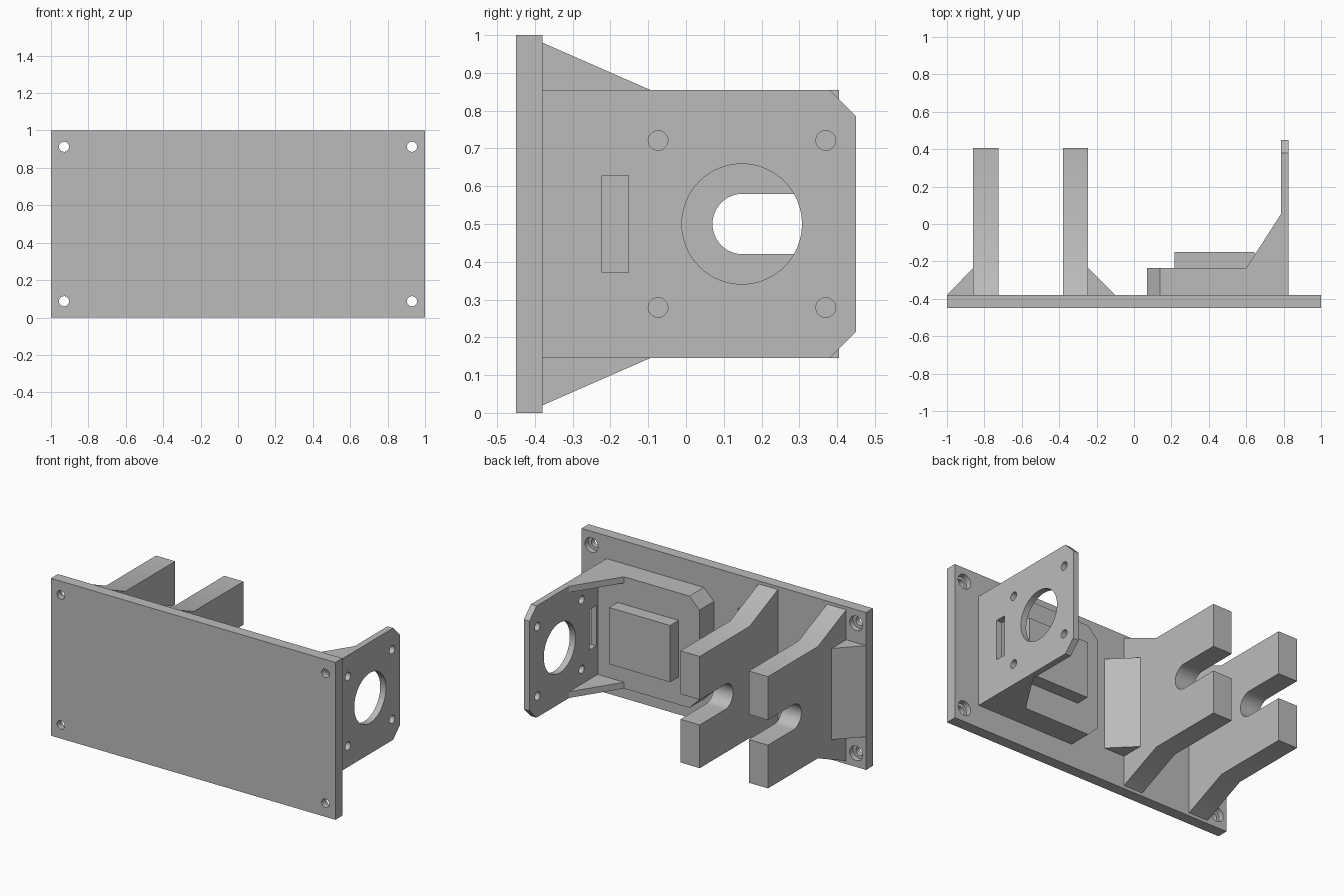
import bpy, bmesh
from math import sin, cos, pi
from mathutils import Vector

cube = bpy.data.objects.get("Cube")
if cube:
    bpy.data.objects.remove(cube, do_unlink=True)

grey = bpy.data.materials.new("plain grey")
grey.use_nodes = True
grey.diffuse_color = (0.5, 0.5, 0.5, 1)
grey.node_tree.nodes["Principled BSDF"].inputs["Base Color"].default_value = (0.5, 0.5, 0.5, 1)


def place(axis, p, d):
    """Profile point p at depth d along the given axis."""
    return {"x": (d, *p), "y": (p[0], d, p[1]), "z": (*p, d)}[axis]


def prisms(name, axis, parts):
    """One object from (profile, low, high) extrusions along an axis."""
    bm = bmesh.new()
    for profile, lo, hi in parts:
        base = bm.faces.new([bm.verts.new(place(axis, p, lo)) for p in profile])
        out = bmesh.ops.extrude_face_region(bm, geom=[base], use_keep_orig=True)
        verts = [g for g in out["geom"] if isinstance(g, bmesh.types.BMVert)]
        bmesh.ops.translate(bm, verts=verts, vec=Vector(place(axis, (0, 0), hi - lo)))
    bmesh.ops.recalc_face_normals(bm, faces=bm.faces)
    mesh = bpy.data.meshes.new(name)
    bm.to_mesh(mesh)
    bm.free()
    mesh.materials.append(grey)
    obj = bpy.data.objects.new(name, mesh)
    bpy.context.collection.objects.link(obj)
    return obj


def arc(cx, cy, r, start=0, end=2 * pi, n=48):
    steps = n if end - start >= 2 * pi else n + 1
    return [(cx + r * cos(start + (end - start) * i / n),
             cy + r * sin(start + (end - start) * i / n)) for i in range(steps)]


def rect(a0, a1, b0, b1):
    return [(a0, b0), (a1, b0), (a1, b1), (a0, b1)]


def cut(obj, axis, parts):
    cutter = prisms("cutter", axis, parts)
    cutter.hide_render = True
    mod = obj.modifiers.new("holes", "BOOLEAN")
    mod.operation, mod.solver, mod.object = "DIFFERENCE", "EXACT", cutter
    bpy.context.view_layer.objects.active = obj
    bpy.ops.object.modifier_apply(modifier=mod.name)
    bpy.data.objects.remove(cutter, do_unlink=True)


def smooth(obj):
    bpy.ops.object.select_all(action="DESELECT")
    obj.select_set(True)
    bpy.context.view_layer.objects.active = obj
    bpy.ops.object.shade_smooth_by_angle(angle=pi / 6)


FRONT, BACK = -0.45, -0.38    # mounting plate faces
LOW, HIGH = 0.145, 0.855      # height range of the brackets

# Mounting plate with counterbored corner holes
plate = prisms("mounting_plate", "y", [(rect(-1, 1, 0, 1), FRONT, BACK)])
corners = [(x, z) for x in (-0.93, 0.93) for z in (0.087, 0.913)]
cut(plate, "y", [(arc(x, z, 0.027), -0.6, -0.2) for x, z in corners])
cut(plate, "y", [(arc(x, z, 0.046), BACK - 0.035, -0.2) for x, z in corners])
smooth(plate)

# Slotted forks, each with a wedge on its outer side
fork = [(BACK, 0.02), (-0.095, LOW), (0.405, LOW), (0.405, 0.42)]
fork += arc(0.15, 0.5, 0.08, -pi / 2, -3 * pi / 2, 24)
fork += [(0.405, 0.58), (0.405, HIGH), (-0.095, HIGH), (BACK, 0.98)]
for side, x0, x1, inner, outer in (("right", -0.86, -0.725, -0.86, -1.0),
                                   ("left", -0.38, -0.245, -0.245, -0.1)):
    smooth(prisms(side + "_fork", "x", [(fork, x0, x1)]))
    wedge = [(inner, BACK), (outer, BACK), (inner, -0.235)]
    prisms(side + "_fork_wedge", "z", [(wedge, 0.21, 0.79)])

# Upright motor plate with clipped corners, bore, screw holes and slot
clip = 0.07
motor = [(BACK, LOW), (0.45 - clip, LOW), (0.45, LOW + clip),
         (0.45, HIGH - clip), (0.45 - clip, HIGH), (BACK, HIGH)]
upright = prisms("motor_plate", "x", [(motor, 0.785, 0.825)])
holes = [arc(0.148, 0.5, 0.159, n=64), rect(-0.222, -0.152, 0.372, 0.628)]
holes += [arc(y, z, 0.026) for y in (-0.074, 0.37) for z in (0.279, 0.721)]
cut(upright, "x", [(h, 0.7, 0.9) for h in holes])
smooth(upright)

# Raised base block with clipped corners and a pad on it
block = [(0.785, LOW), (0.07 + clip, LOW), (0.07, LOW + clip),
         (0.07, HIGH - clip), (0.07 + clip, HIGH), (0.785, HIGH)]
prisms("base_block", "y", [(block, BACK, -0.235)])
prisms("pad", "y", [(rect(0.217, 0.645, 0.32, 0.68), -0.235, -0.15)])

# Thin ribs bracing the motor plate
rib = [(0.6, -0.235), (0.785, -0.235), (0.785, 0.052)]
for name, z in (("lower_rib", LOW), ("upper_rib", HIGH - 0.04)):
    prisms(name, "z", [(rib, z, z + 0.04)])
